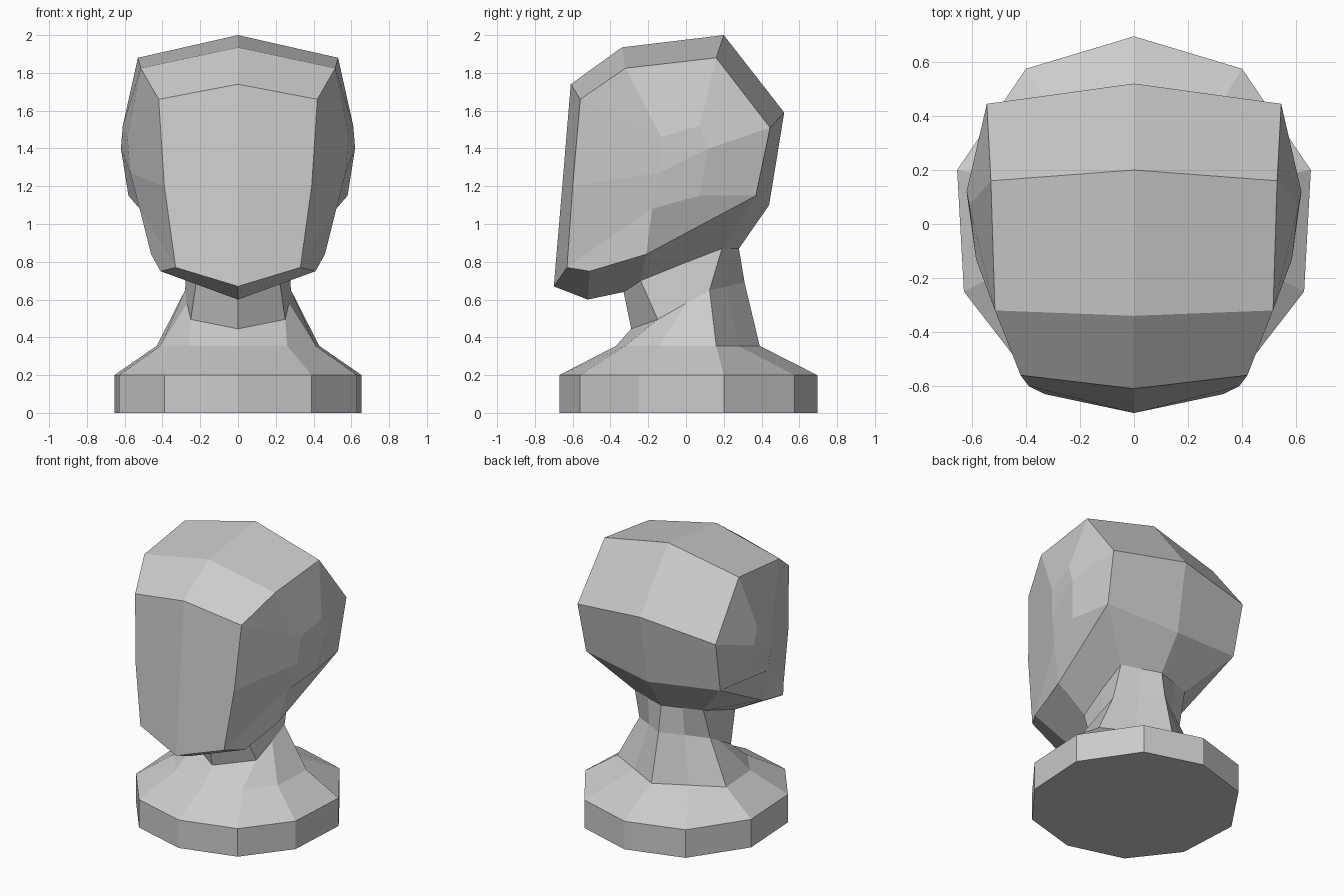
import bpy
import bmesh
from mathutils import Matrix

default_cube = bpy.data.objects.get("Cube")
if default_cube:
    bpy.data.objects.remove(default_cube, do_unlink=True)


def make_material(name, colour):
    material = bpy.data.materials.new(name)
    material.use_nodes = True
    material.diffuse_color = colour
    material.node_tree.nodes["Principled BSDF"].inputs["Base Color"].default_value = colour
    return material


clay = make_material("light grey clay", (0.6, 0.6, 0.6, 1))


def finish_mirrored(bm, name):
    """Mirror a half mesh over the centre plane and add it as a flat-shaded object."""
    geometry = bm.verts[:] + bm.edges[:] + bm.faces[:]
    bmesh.ops.mirror(bm, geom=geometry, matrix=Matrix.Identity(4), merge_dist=0.001, axis='X')
    bmesh.ops.remove_doubles(bm, verts=bm.verts[:], dist=0.001)
    bmesh.ops.recalc_face_normals(bm, faces=bm.faces[:])
    mesh = bpy.data.meshes.new(name)
    bm.to_mesh(mesh)
    bm.free()
    mesh.materials.append(clay)
    obj = bpy.data.objects.new(name, mesh)
    bpy.context.collection.objects.link(obj)
    return obj


def add_points(bm, points):
    return [bm.verts.new(point) for point in points]


def bridge(bm, first, second):
    """Join two open rows of vertices with quads."""
    for i in range(len(first) - 1):
        bm.faces.new((first[i], first[i + 1], second[i + 1], second[i]))


def flat_ring(outline, z):
    return [(x, y, z) for x, y in outline]


# Half outlines, running from the front centre round to the back centre
plinth_outline = [(0, -.67), (.39, -.56), (.63, -.25), (.655, .2), (.4, .575), (0, .695)]
shoulder_outline = [(0, -.37), (.26, -.32), (.41, -.14), (.43, .16), (.215, .275), (0, .39)]
neck_middle = [(0, -.29, .445), (.25, -.15, .495), (.27, 0, .58),
               (.28, .125, .65), (.14, .215, .67), (0, .31, .69)]
neck_top = [(0, -.33, .64), (.22, -.24, .7), (.25, -.03, .785),
            (.27, .19, .87), (.135, .235, .87), (0, .28, .87)]

# Plinth and neck, lofted as one stand
bm = bmesh.new()
rings = [add_points(bm, ring) for ring in (
    flat_ring(plinth_outline, 0), flat_ring(plinth_outline, .2),
    flat_ring(shoulder_outline, .355), neck_middle, neck_top)]
bm.faces.new(rings[0])
for lower, upper in zip(rings, rings[1:]):
    bridge(bm, lower, upper)
finish_mirrored(bm, "plinth_and_neck")

# Head: centre profile, outer edge loop and raised side panel
bm = bmesh.new()
profile = [(-.61, 1.74), (-.655, 1.2), (-.7, .67), (-.52, .6),
           (.44, 1.1), (.52, 1.59), (.2, 2), (-.34, 1.935)]
brow_c, face_c, chin_c, jaw_c, nape_c, back_c, crown_c, top_c = add_points(
    bm, [(0, y, z) for y, z in profile])
brow, face, chin, jaw, cheek, nape, back, crown, top = add_points(bm, [
    (.42, -.56, 1.66), (.39, -.6, 1.2), (.33, -.63, .77),
    (.41, -.51, .75), (.46, -.21, .84), (.53, .37, 1.15),
    (.545, .445, 1.51), (.53, .16, 1.88), (.515, -.32, 1.825)])
temple, side_top, side_back, side_low, side_jaw, side_front = add_points(bm, [
    (.585, -.13, 1.46), (.61, .07, 1.52), (.62, .12, 1.4),
    (.58, .07, 1.15), (.52, -.18, 1.08), (.57, -.145, 1.27)])
neck_rim = add_points(bm, neck_top)

# Strips over the face, chin, crown and back of the head
bridge(bm, [jaw_c, chin_c, face_c, brow_c, top_c, crown_c, back_c, nape_c],
       [jaw, chin, face, brow, top, crown, back, nape])

head_faces = [
    # underside, meeting the neck
    (jaw_c, jaw, cheek, neck_rim[1], neck_rim[0]),
    (neck_rim[1], cheek, nape, neck_rim[3], neck_rim[2]),
    (neck_rim[3], nape, nape_c, neck_rim[5], neck_rim[4]),
    # side of the head around the panel
    (brow, face, side_front, temple),
    (top, brow, temple),
    (top, crown, side_top, temple),
    (crown, back, side_back, side_top),
    (back, nape, side_low, side_back),
    (nape, cheek, side_jaw, side_low),
    (face, chin, side_jaw, side_front),
    (chin, jaw, cheek, side_jaw),
    # side panel
    (temple, side_top, side_back, side_front),
    (side_back, side_low, side_jaw, side_front),
]
for corners in head_faces:
    bm.faces.new(corners)
finish_mirrored(bm, "head")
